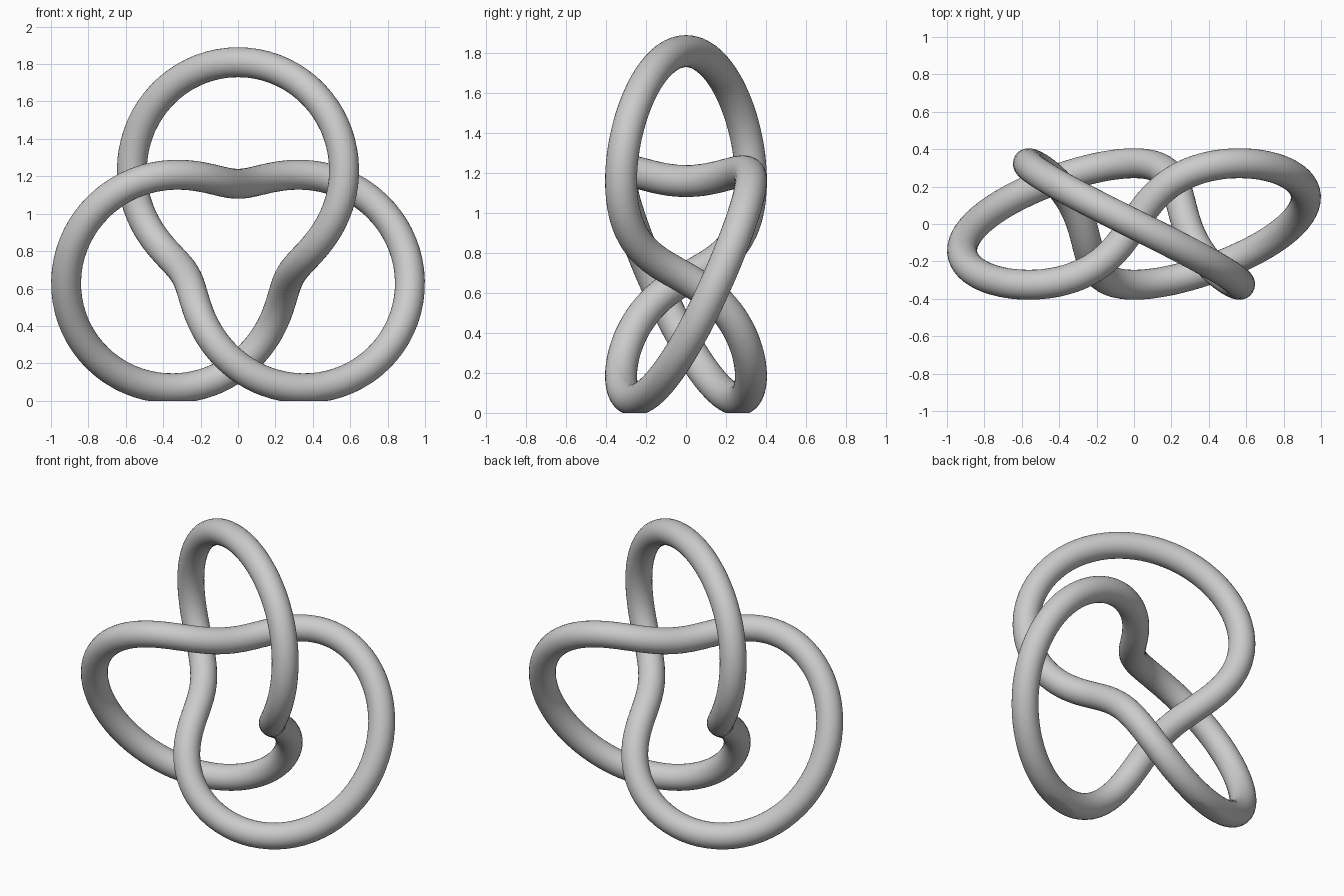
import bpy
import bmesh
import math
from mathutils import Vector

SCALE, TUBE, CENTRE_Z = 0.325, 0.08, 0.835
STEPS, SIDES = 240, 32

cube = bpy.data.objects.get("Cube")
if cube:
    bpy.data.objects.remove(cube, do_unlink=True)

# Plain grey material
grey = bpy.data.materials.new("grey")
grey.use_nodes = True
colour = (0.6, 0.6, 0.6, 1)
grey.diffuse_color = colour
grey.node_tree.nodes["Principled BSDF"].inputs["Base Color"].default_value = colour


def knot_point(t):
    """Trefoil: two turns around the ring, three waves front to back."""
    r = 2 + math.cos(3 * t)
    p = Vector((r * math.sin(2 * t), -math.sin(3 * t), r * math.cos(2 * t)))
    return p * SCALE + Vector((0, 0, CENTRE_Z))


# Sweep a circle along the closed knot
bm = bmesh.new()
rings = []
for i in range(STEPS):
    t = math.tau * i / STEPS
    p = knot_point(t)
    tangent = (knot_point(t + 0.001) - knot_point(t - 0.001)).normalized()
    # The ring around the knot's core circle gives a steady, twist-free frame
    core = Vector((math.sin(2 * t), 0, math.cos(2 * t))) * 2 * SCALE
    out = p - Vector((0, 0, CENTRE_Z)) - core
    u = (out - tangent * out.dot(tangent)).normalized()
    v = tangent.cross(u)
    angles = [math.tau * k / SIDES for k in range(SIDES)]
    rings.append([bm.verts.new(p + TUBE * (u * math.cos(a) + v * math.sin(a)))
                  for a in angles])
for i, ring in enumerate(rings):
    after = rings[(i + 1) % STEPS]
    for k in range(SIDES):
        n = (k + 1) % SIDES
        bm.faces.new((ring[k], ring[n], after[n], after[k]))

# Slice the underside flat where the knot rests, and cap the cuts
cut = bmesh.ops.bisect_plane(
    bm, geom=bm.verts[:] + bm.edges[:] + bm.faces[:],
    plane_co=(0, 0, 0), plane_no=(0, 0, -1), clear_outer=True)
rim = [e for e in cut["geom_cut"] if isinstance(e, bmesh.types.BMEdge)]
bmesh.ops.holes_fill(bm, edges=rim, sides=0)
bmesh.ops.recalc_face_normals(bm, faces=bm.faces[:])

mesh = bpy.data.meshes.new("trefoil_knot")
bm.to_mesh(mesh)
bm.free()
mesh.materials.append(grey)
knot = bpy.data.objects.new("trefoil_knot", mesh)
bpy.context.collection.objects.link(knot)

# Smooth tube with crisp edges around the flat feet
bpy.ops.object.select_all(action="DESELECT")
knot.select_set(True)
bpy.context.view_layer.objects.active = knot
bpy.ops.object.shade_smooth_by_angle(angle=math.radians(30))
